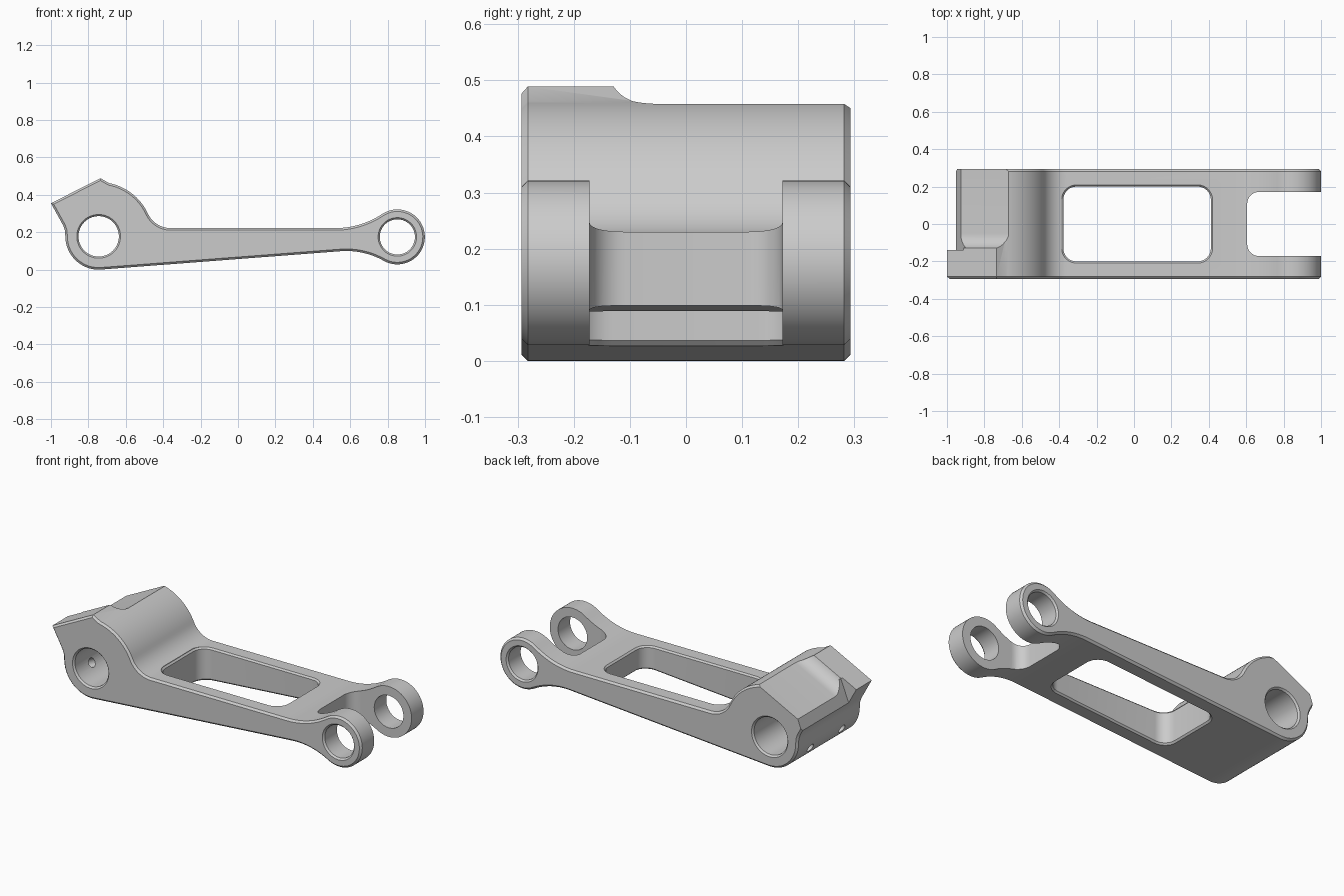
import bpy, bmesh
from math import sin, cos, pi, radians, atan2, hypot
from mathutils import Vector as V

if "Cube" in bpy.data.objects:
    bpy.data.objects.remove(bpy.data.objects["Cube"])

BOSS, EYE = V((-0.745, 0.178)), V((0.852, 0.175))   # bore centres in x, z
HALF = 0.293                                        # half width in y


def loft(name, loops, chamfer=0):
    """Solid through matching loops of 3D points, with optional chamfered caps."""
    bm = bmesh.new()
    rings = [[bm.verts.new(p) for p in l] for l in loops]
    n = len(rings[0])
    for a, b in zip(rings, rings[1:]):
        for i in range(n):
            bm.faces.new((a[i], a[(i + 1) % n], b[(i + 1) % n], b[i]))
    caps = [bm.faces.new(rings[0][::-1]), bm.faces.new(rings[-1])]
    bmesh.ops.recalc_face_normals(bm, faces=bm.faces)
    if chamfer:
        edges = list({e for f in caps for e in f.edges})
        bmesh.ops.bevel(bm, geom=edges, offset=chamfer, offset_type='OFFSET',
                        segments=1, profile=0.5, affect='EDGES')
    me = bpy.data.meshes.new(name)
    bm.to_mesh(me)
    bm.free()
    ob = bpy.data.objects.new(name, me)
    bpy.context.collection.objects.link(ob)
    return ob


def arc(c, r, a0, a1, n):
    return [V((c[0] + r * cos(a0 + (a1 - a0) * i / n),
               c[1] + r * sin(a0 + (a1 - a0) * i / n))) for i in range(n + 1)]


def prism_y(name, pts, y0, y1, chamfer=0):
    return loft(name, [[(p[0], y, p[1]) for p in pts] for y in (y0, y1)], chamfer)


def fillet(p, n, c, r):
    """Centre, radius and angle for an arc tangent to a line at p and to circle c, r."""
    p, n = V(p), V(n)
    d = p - c
    f = (d.length_squared - r * r) / (2 * (r - d.dot(n)))
    m = p + n * f
    return m, f, atan2(*(m - c).yx)


def rounded_rect(x0, x1, y, r, o=0):
    x0, x1, y, r = x0 - o, x1 + o, y + o, r + o
    out = []
    for i, (cx, cy) in enumerate(((x1 - r, y - r), (x0 + r, y - r),
                                  (x0 + r, r - y), (x1 - r, r - y))):
        out += arc((cx, cy), r, i * pi / 2, (i + 1) * pi / 2, 8)
    return out


# Side profile of the lever
a = atan2(0.098, 1.28)                               # slope of the underside
RB, RE, RO = 0.178, 0.147, 0.29
TOP = 0.222
low0 = BOSS + RB * V((sin(a), -cos(a)))
low1 = low0 + V((cos(a), sin(a))) * (1.28 / cos(a))
mb, fb, tb = fillet(low1, (sin(a), -cos(a)), EYE, RE)
mt, ft, tt = fillet((0.52, TOP), (0, 1), EYE, RE)
mo, fo, to = fillet((-0.36, TOP), (0, 1), BOSS, RO)
prof = [V((-0.735, 0.489)), V((-1.0, 0.355)), V((-0.934, 0.235)), V((-0.925, 0.208))]
prof += arc(BOSS, RB, radians(183), 1.5 * pi + a, 20)
prof += arc(mb, fb, pi / 2 + a, tb + pi, 10)
prof += arc(EYE, RE, tb, tt, 40)[1:-1]
prof += arc(mt, ft, tt - pi, -pi / 2, 12)
prof += arc(mo, fo, 1.5 * pi, to + pi, 10)
prof += arc(BOSS, RO, to, radians(79), 18)[1:]
lever = prism_y("lever_arm", prof, -HALF, HALF, 0.011)

cutters = []

# Bores with chamfered mouths
for c, r in ((BOSS, 0.108), (EYE, 0.094)):
    rings = [(-0.4, r + 0.009), (-HALF, r + 0.009), (-HALF + 0.01, r),
             (HALF - 0.01, r), (HALF, r + 0.009), (0.4, r + 0.009)]
    cutters.append(loft("bore_cut", [[(p.x, y, p.y) for p in arc(c, q, 0, 2 * pi, 56)[:-1]]
                                     for y, q in rings]))

# Window with chamfered rims that follow the sloping underside
under = lambda x: low0.y + (x - low0.x) * sin(a) / cos(a)
levels = [(lambda x: -0.2, 0.009), (under, 0.009), (lambda x: under(x) + 0.009, 0),
          (lambda x: TOP - 0.009, 0), (lambda x: TOP, 0.009), (lambda x: 0.45, 0.009)]
cutters.append(loft("window_cut", [[(p.x, p.y, f(p.x)) for p in
                                    rounded_rect(-0.378, 0.411, 0.2, 0.07, o)]
                                   for f, o in levels]))

# Fork slot between the two eyes
cutters.append(loft("fork_cut", [[(p.x, p.y, z) for p in
                                  rounded_rect(0.605, 1.3, 0.172, 0.065)]
                                 for z in (-0.2, 0.6)]))

# Stepped seat beside the lug, swept along the slanted lug face
u = V((0.265, 0, 0.134)).normalized()
n = V((-u.z, 0, u.x))
tip = V((-0.735, 0, 0.489))
sec = [V((0.5, -0.057))] + arc((-0.05, 0.026), 0.083, 1.5 * pi, pi, 10)
sec += [V((-0.133, 0.3)), V((0.5, 0.3))]
cutters.append(loft("seat_cut", [[tip + u * s + V((0, p.x, 0)) + n * p.y for p in sec]
                                 for s in (-0.5, 0.3)]))
cutters.append(prism_y("toe_cut", [(-0.9, 0.395), (-0.9255, 0.33), (-0.951, 0.264),
                                   (-1.1, 0.264), (-1.1, 0.5)], -0.14, 0.4))

# Two screw holes running from the lower left face into the large bore
for y in (-0.145, 0.145):
    c = V((BOSS.x, y, BOSS.y))
    cutters.append(loft("screw_cut", [[c - u * s + V((0, p.x, 0)) + n * p.y
                                       for p in arc((0, 0), 0.026, 0, 2 * pi, 24)[:-1]]
                                      for s in (0.02, 0.3)]))

bpy.context.view_layer.objects.active = lever
lever.select_set(True)
for k in cutters:
    k.hide_render = True
    m = lever.modifiers.new(k.name, 'BOOLEAN')
    m.operation, m.solver, m.object = 'DIFFERENCE', 'EXACT', k
    bpy.ops.object.modifier_apply(modifier=m.name)
    bpy.data.objects.remove(k)

bpy.ops.object.shade_smooth_by_angle(angle=radians(25))
